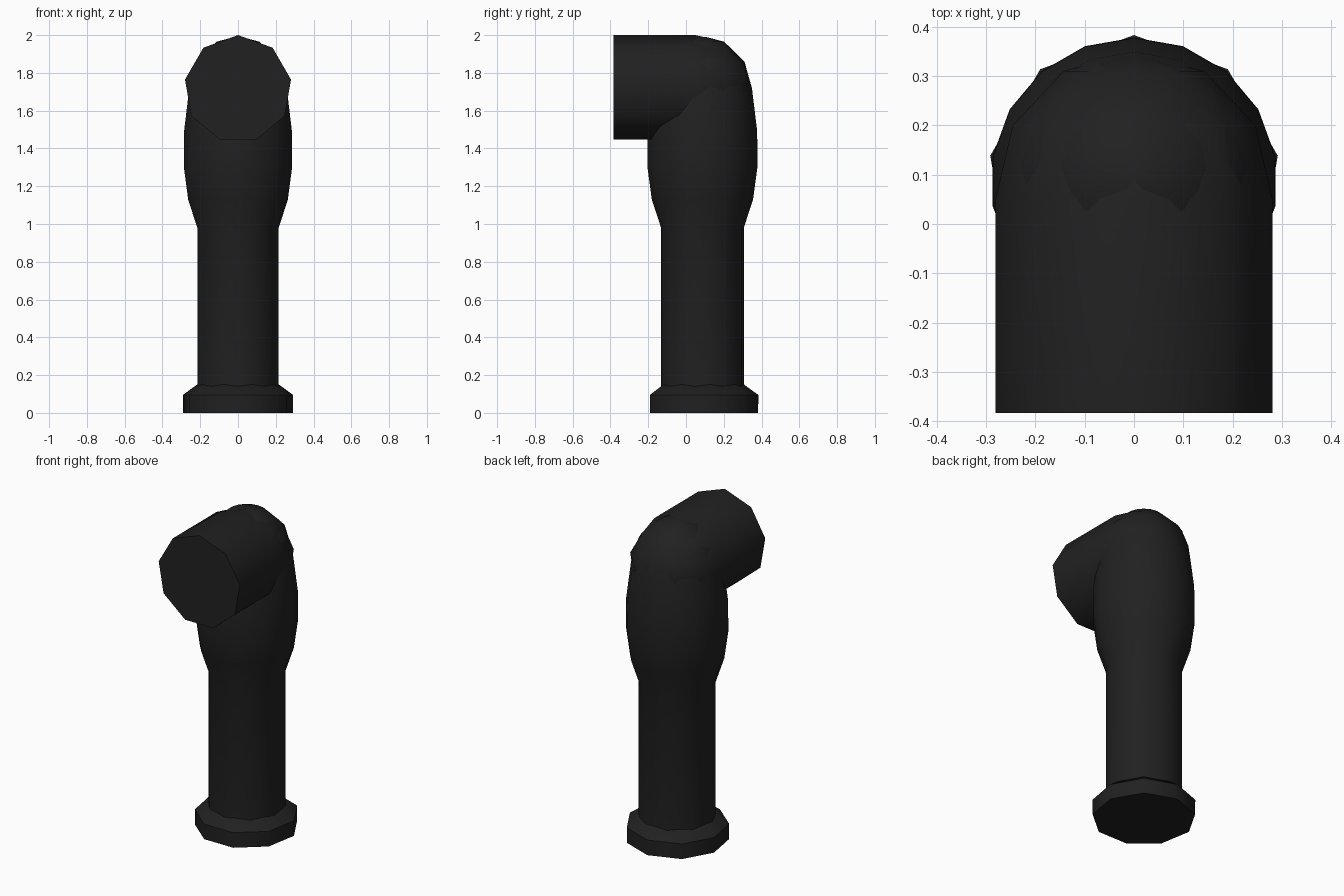
import bpy, bmesh
from math import sin, cos, pi, radians
from mathutils import Vector

cube = bpy.data.objects.get("Cube")
if cube:
    bpy.data.objects.remove(cube, do_unlink=True)

# Single dark colour
black = bpy.data.materials.new("matte_black")
black.use_nodes = True
colour = (0.015, 0.015, 0.015, 1)
black.diffuse_color = colour
black.node_tree.nodes["Principled BSDF"].inputs["Base Color"].default_value = colour


def lathe(name, origin, u, v, axis, profile, sides):
    """Capped turned solid; profile holds (distance along axis, radius)."""
    bm = bmesh.new()
    origin, u, v, axis = map(Vector, (origin, u, v, axis))
    rings = []
    for dist, rad in profile:
        ring = []
        for i in range(sides):
            a = 2 * pi * i / sides
            ring.append(bm.verts.new(origin + axis * dist + (u * sin(a) + v * cos(a)) * rad))
        rings.append(ring)
    for low, high in zip(rings, rings[1:]):
        for i in range(sides):
            j = (i + 1) % sides
            bm.faces.new((low[i], low[j], high[j], high[i]))
    bm.faces.new(rings[0])
    bm.faces.new(rings[-1])
    bmesh.ops.recalc_face_normals(bm, faces=bm.faces)
    mesh = bpy.data.meshes.new(name)
    bm.to_mesh(mesh)
    bm.free()
    mesh.materials.append(black)
    obj = bpy.data.objects.new(name, mesh)
    bpy.context.collection.objects.link(obj)
    bpy.ops.object.select_all(action='DESELECT')
    obj.select_set(True)
    bpy.context.view_layer.objects.active = obj
    bpy.ops.object.shade_smooth_by_angle(angle=radians(42))
    return obj


X, Y, Z = (1, 0, 0), (0, 1, 0), (0, 0, 1)
centre = (0, 0.087, 0)

# Flanged foot with a chamfered rim
lathe("base_flange", centre, X, Y, Z,
      [(0, 0.295), (0.095, 0.296), (0.15, 0.22)], 9)

# Upright pipe swelling into a rounded elbow
lathe("upright_pipe", centre, X, Y, Z,
      [(0.1, 0.219), (0.98, 0.219), (1.13, 0.268), (1.3, 0.291), (1.49, 0.29),
       (1.72, 0.262), (1.86, 0.222), (1.965, 0.115), (1.99, 0.02)], 18)

# Horizontal outlet, domed where it meets the elbow
lathe("outlet_pipe", (0, 0, 1.715), X, Z, Y,
      [(-0.383, 0.285), (0.05, 0.285), (0.2, 0.25), (0.31, 0.145), (0.34, 0.03)], 9)
